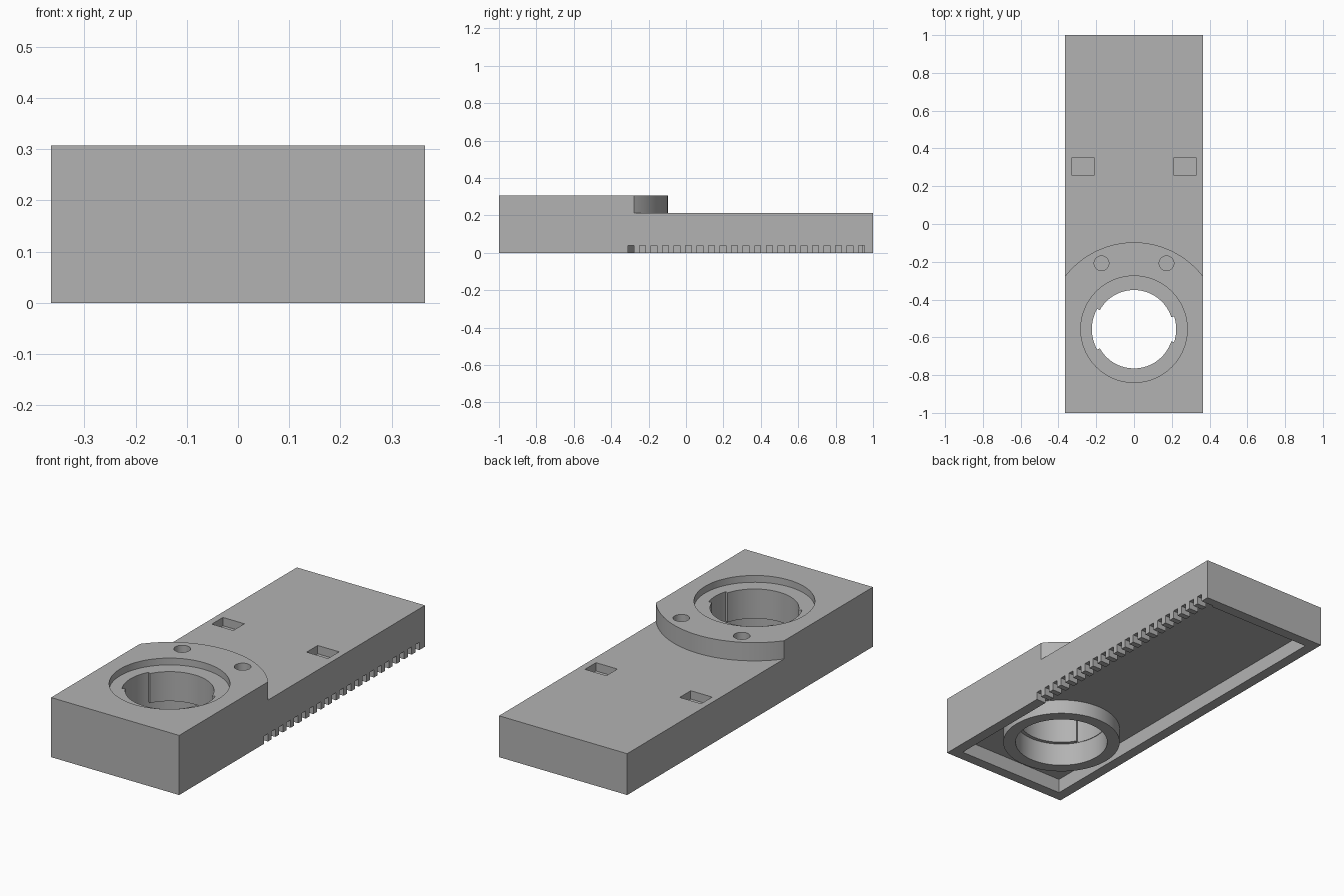
import bpy
import bmesh
from math import cos, sin, radians

if "Cube" in bpy.data.objects:
    bpy.data.objects.remove(bpy.data.objects["Cube"], do_unlink=True)

grey = bpy.data.materials.new("mid_grey")
grey.use_nodes = True
colour = (0.45, 0.45, 0.45, 1)
grey.diffuse_color = colour
grey.node_tree.nodes["Principled BSDF"].inputs["Base Color"].default_value = colour

HALF_W, TOP, STEP = 0.365, 0.307, 0.213
BORE_Y = -0.557
WALL = 0.055


def arc(r, a0, a1, x=0.0, y=BORE_Y, steps=32):
    angles = [radians(a0 + (a1 - a0) * i / steps) for i in range(steps + 1)]
    return [(x + r * cos(a), y + r * sin(a)) for a in angles]


def circle(r, x=0.0, y=BORE_Y, steps=96):
    return arc(r, 0, 360, x, y, steps)[:-1]


def rect(x0, x1, y0, y1):
    return [(x0, y0), (x1, y0), (x1, y1), (x0, y1)]


def prism(name, outlines, z0, z1):
    """Extrude one or more outlines between two heights."""
    bm = bmesh.new()
    for outline in outlines:
        face = bm.faces.new([bm.verts.new((x, y, z0)) for x, y in outline])
        top = bmesh.ops.extrude_face_region(bm, geom=[face])["geom"]
        verts = [v for v in top if isinstance(v, bmesh.types.BMVert)]
        bmesh.ops.translate(bm, verts=verts, vec=(0, 0, z1 - z0))
    bmesh.ops.recalc_face_normals(bm, faces=bm.faces)
    mesh = bpy.data.meshes.new(name)
    bm.to_mesh(mesh)
    bm.free()
    mesh.materials.append(grey)
    obj = bpy.data.objects.new(name, mesh)
    bpy.context.collection.objects.link(obj)
    return obj


def cut(target, cutter):
    """Subtract the cutter, apply, and discard it."""
    mod = target.modifiers.new("cut", 'BOOLEAN')
    mod.operation = 'DIFFERENCE'
    mod.solver = 'EXACT'
    mod.object = cutter
    bpy.context.view_layer.objects.active = target
    bpy.ops.object.modifier_apply(modifier=mod.name)
    bpy.data.objects.remove(cutter, do_unlink=True)


# Solid block
body = prism("housing", [rect(-HALF_W, HALF_W, -1, 1)], 0, TOP)

# Lowered deck behind the round-ended platform
deck = arc(0.46, 5, 175, steps=64)
deck += [(-0.6, deck[-1][1]), (-0.6, 1.2), (0.6, 1.2), (0.6, deck[0][1])]
cut(body, prism("deck_cutter", [deck], STEP, 0.5))

# Hollow underside, leaving a collar around the bore
inner = HALF_W - WALL
cavity = prism("cavity_cutter", [rect(-inner, inner, WALL - 1, 1 - WALL)], -0.1, 0.075)
cut(cavity, prism("collar", [circle(0.287)], -0.2, 0.2))
cut(body, cavity)

# Stepped bore: wide lower part, keyed lip, shallow top recess
keyed = (arc(0.223, -18, 18) + arc(0.2075, 18, 151)
         + arc(0.223, 151, 209) + arc(0.2075, 209, 342))
cut(body, prism("lower_bore_cutter", [circle(0.226)], -0.1, 0.12))
cut(body, prism("keyed_lip_cutter", [keyed], 0.1, 0.29))
cut(body, prism("recess_cutter", [circle(0.282)], 0.272, 0.4))

# Pin holes in the platform and rectangular pockets in the deck
pins = [circle(0.039, s * 0.172, -0.208, 40) for s in (-1, 1)]
cut(body, prism("pin_hole_cutter", pins, 0.21, 0.4))
pockets = [rect(s * 0.27 - 0.061, s * 0.27 + 0.061, 0.26, 0.35) for s in (-1, 1)]
cut(body, prism("pocket_cutter", pockets, 0.17, 0.4))

# Row of slots through the bottom of the left wall
centres = [-0.294 + 0.0616 * i for i in range(21)]
slots = [rect(inner - 0.02, HALF_W + 0.1, y - 0.016, y + 0.016) for y in centres]
cut(body, prism("slot_cutter", slots, -0.1, 0.04))

# Smooth round walls, crisp edges
bpy.ops.object.select_all(action='DESELECT')
body.select_set(True)
bpy.context.view_layer.objects.active = body
bpy.ops.object.shade_smooth_by_angle(angle=radians(30))
